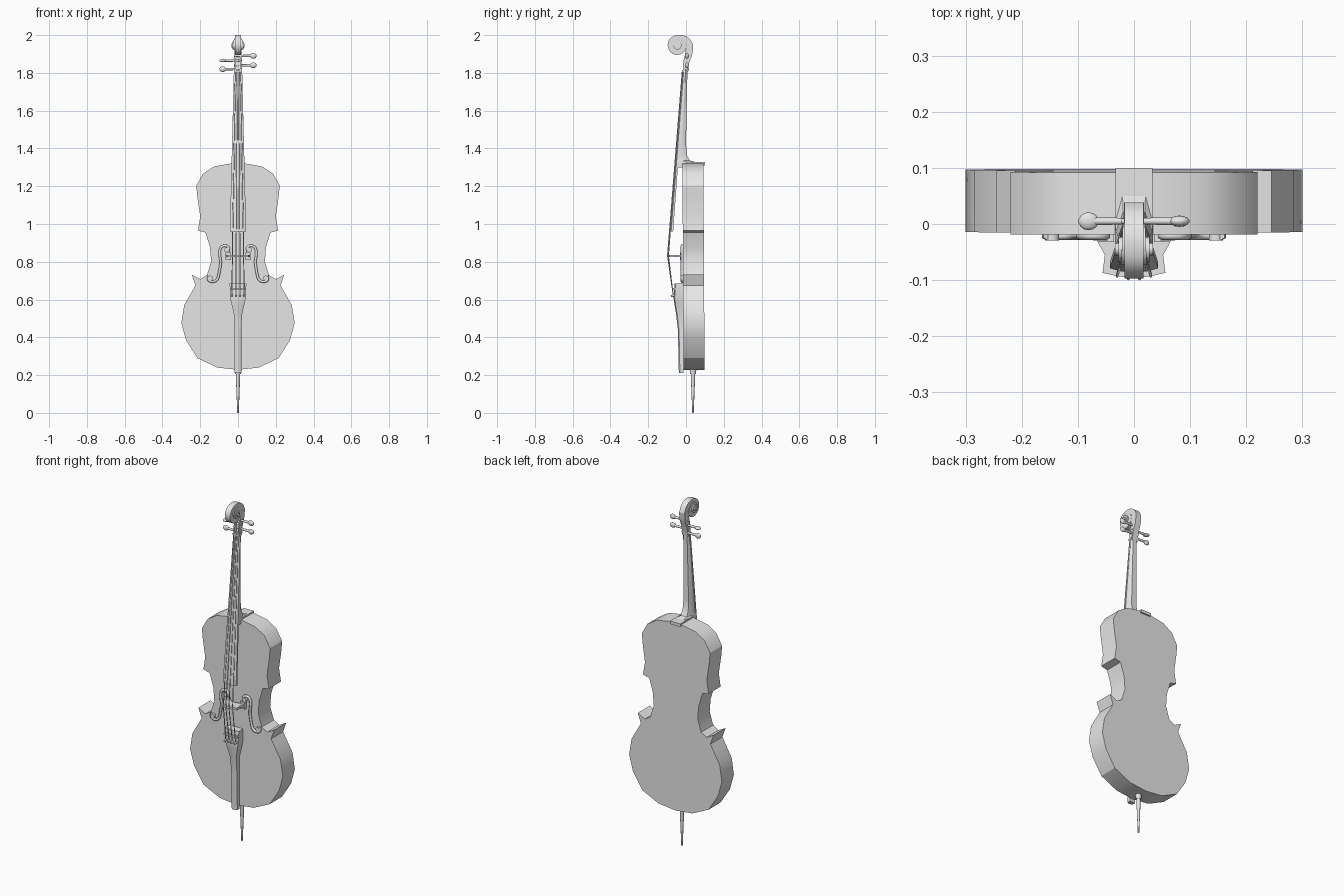
import bpy, bmesh, math
from mathutils import Vector, Matrix

if "Cube" in bpy.data.objects:
    bpy.data.objects.remove(bpy.data.objects["Cube"])

grey = bpy.data.materials.new("plain_grey")
grey.use_nodes = True
grey.diffuse_color = (0.8, 0.8, 0.8, 1)
grey.node_tree.nodes["Principled BSDF"].inputs["Base Color"].default_value = (0.8, 0.8, 0.8, 1)


def add(name, bm, smooth=30):
    bmesh.ops.recalc_face_normals(bm, faces=bm.faces)
    mesh = bpy.data.meshes.new(name)
    bm.to_mesh(mesh)
    bm.free()
    mesh.materials.append(grey)
    ob = bpy.data.objects.new(name, mesh)
    bpy.context.collection.objects.link(ob)
    bpy.ops.object.select_all(action='DESELECT')
    ob.select_set(True)
    bpy.context.view_layer.objects.active = ob
    bpy.ops.object.shade_smooth_by_angle(angle=math.radians(smooth))
    return ob


def loft(name, rings):
    """Skin a row of matching rings and cap both ends."""
    bm = bmesh.new()
    rows = [[bm.verts.new(p) for p in ring] for ring in rings]
    n = len(rows[0])
    for a, b in zip(rows, rows[1:]):
        for i in range(n):
            j = (i + 1) % n
            bm.faces.new((a[i], a[j], b[j], b[i]))
    bm.faces.new(rows[0])
    bm.faces.new(rows[-1])
    return add(name, bm)


def mirrored(half):
    """Close a half outline across x = 0."""
    return half + [(-x, v) for x, v in reversed(half) if x > 0]


def rod(name, start, end, r1, r2, sides=12):
    start, end = Vector(start), Vector(end)
    d = end - start
    bm = bmesh.new()
    turn = d.to_track_quat('Z', 'Y').to_matrix().to_4x4()
    bmesh.ops.create_cone(bm, cap_ends=True, segments=sides, radius1=r1, radius2=r2,
                          depth=d.length, matrix=Matrix.Translation((start + end) / 2) @ turn)
    return add(name, bm, 40)


def box(name, x, y, z):
    return loft(name, [[(x[0], y[0], h), (x[1], y[0], h), (x[1], y[1], h), (x[0], y[1], h)] for h in z])


def tube(name, points, radius, kind='POLY'):
    cu = bpy.data.curves.new(name, 'CURVE')
    cu.dimensions = '3D'
    cu.bevel_depth, cu.bevel_resolution, cu.use_fill_caps = radius, 1, True
    sp = cu.splines.new(kind)
    sp.points.add(len(points) - 1)
    for p, co in zip(sp.points, points):
        p.co = (*co, 1)
    if kind == 'NURBS':
        sp.use_endpoint_u, sp.order_u, sp.resolution_u = True, 3, 4
    cu.materials.append(grey)
    ob = bpy.data.objects.new(name, cu)
    bpy.context.collection.objects.link(ob)


# Body: flat plates joined by straight ribs, leaning very slightly
outline = mirrored([(0, .228), (.11, .24), (.215, .29), (.275, .384), (.3, .475), (.285, .57),
                    (.242, .645), (.225, .675), (.245, .732), (.2, .708), (.165, .728), (.142, .8),
                    (.148, .876), (.172, .955), (.212, .965), (.2, 1.04), (.217, 1.156), (.22, 1.205),
                    (.185, 1.267), (.125, 1.305), (.04, 1.32), (0, 1.32)])
loft("body", [[(x, y - .006 * (z - .3), z) for x, z in outline] for y in (-.013, .098)])

# Neck with heel and button
neck = [(1.30, .034, -.05, .05), (1.328, .034, -.048, .05), (1.335, .032, -.047, .022),
        (1.36, .03, -.045, .006), (1.42, .028, -.042, .0), (1.7, .022, -.02, .005), (1.82, .02, -.012, .008)]
loft("neck", [[(-w, f, z), (w, f, z), (w, (f + b) / 2, z), (w * .6, b, z), (-w * .6, b, z),
               (-w, (f + b) / 2, z)] for z, w, f, b in neck])
box("neck_button", (-.033, .033), (-.02, .1), (1.31, 1.328))

# Arched fingerboard and nut
loft("fingerboard", [[(-w, b, z), (-w, f + .007, z), (-w / 2, f + .001, z), (w / 2, f + .001, z),
                      (w, f + .007, z), (w, b, z)]
                     for z, w, f, b in [(.96, .043, -.086, -.068), (1.81, .022, -.019, -.006)]])
box("nut", (-.021, .021), (-.022, -.005), (1.805, 1.815))

# Pegbox: two cheeks and a back
pegbox = [(1.8, -.016, .008), (1.85, -.015, .015), (1.88, -.01, .027), (1.905, -.003, .035), (1.945, .0, .038)]
for name, x0, x1, front in [("pegbox_left_cheek", .011, .018, 0), ("pegbox_right_cheek", -.018, -.011, 0),
                            ("pegbox_back", -.012, .012, .6)]:
    loft(name, [[(x0, f + (b - f) * front, z), (x1, f + (b - f) * front, z), (x1, b, z), (x0, b, z)]
                for z, f, b in pegbox])

# Scroll: a spiral band around stepped hubs
cy, cz = -.045, 1.945
keys = [(0, .083), (30, .073), (60, .062), (90, .055), (180, .052), (270, .05), (360, .046), (450, .036), (540, .028)]


def spiral_radius(a):
    for (a0, r0), (a1, r1) in zip(keys, keys[1:]):
        if a <= a1:
            return r0 + (r1 - r0) * (a - a0) / (a1 - a0)


rings = []
for a in range(0, 541, 15):
    c, s = math.cos(math.radians(a)), math.sin(math.radians(a))
    r, w = spiral_radius(a), .017 + .007 * max(0, a - 270) / 270
    inner = max(r - .038, .014)
    rings.append([(x, cy + q * c, cz + q * s) for x, q in ((-w, inner), (w, inner), (w, r), (-w, r))])
loft("scroll", rings)
for i, (r, w) in enumerate([(.022, .028), (.011, .034)]):
    rod(f"scroll_hub_{i + 1}", (-w, cy, cz), (w, cy, cz), r, r, 20)

# Tuning pegs
for i, (side, z, flat) in enumerate([(1, 1.89, False), (-1, 1.865, True), (1, 1.84, False), (-1, 1.82, False)]):
    rod(f"peg_shaft_{i + 1}", (-side * .022, .005, z), (side * .07, .005, z), .005, .007)
    bm = bmesh.new()
    size = (.018, .016, .008) if flat else (.018, .01, .015)
    bmesh.ops.create_uvsphere(bm, u_segments=14, v_segments=8, radius=1,
                              matrix=Matrix.Translation((side * .081, .005, z)) @ Matrix.Diagonal((*size, 1)))
    add(f"peg_head_{i + 1}", bm, 60)

# Bridge: thin arched plate on two feet
profile = mirrored([(0, -.034), (.025, -.03), (.035, -.014), (.064, -.014), (.064, -.034),
                    (.052, -.055), (.056, -.087), (.03, -.093), (0, -.097)])
loft("bridge", [[(x, y, z) for x, y in profile] for z in (.824, .837)])
for side, word in ((1, "left"), (-1, "right")):
    box(f"bridge_{word}_foot", sorted((side * .036, side * .065)), (-.032, -.014), (.81, .85))

# Tailpiece with string holder and tuners
tail = [(.685, .044, -.06), (.61, .042, -.066), (.58, .035, -.062), (.52, .021, -.052), (.44, .018, -.043), (.21, .018, -.038)]
loft("tailpiece", [[(-w, -.013, z), (-w, f + .006, z), (-w / 2, f, z), (w / 2, f, z), (w, f + .006, z), (w, -.013, z)]
                   for z, w, f in tail])
box("string_holder", (-.043, .043), (-.071, -.055), (.65, .66))

# Strings
for i, x in enumerate((-.03, -.01, .01, .03)):
    drop = .005 if abs(x) > .02 else 0
    tube(f"string_{i + 1}", [(x * .45, -.0195 + drop * .4, 1.812), (x, -.098 + drop, .832),
                             (x * 1.05, -.068, .625)], .0026)
    rod(f"fine_tuner_{i + 1}", (x * 1.05, -.055, .622), (x * 1.05, -.08, .618), .006, .006, 10)

# Raised sound holes with round ends
for side, word in ((1, "left"), (-1, "right")):
    path = [(.055, .85), (.045, .868), (.058, .886), (.088, .884), (.1, .85), (.09, .8), (.098, .75),
            (.108, .702), (.138, .692), (.162, .705), (.155, .725)]
    tube(f"{word}_sound_hole", [(side * x, -.021, z) for x, z in path], .0075, 'NURBS')
    for part, x, z in (("upper", .06, .863), ("lower", .146, .714)):
        rod(f"{word}_sound_hole_{part}_end", (side * x, -.012, z), (side * x, -.029, z), .013, .013, 14)

# Endpin and its collar
rod("endpin_collar", (0, .037, .205), (0, .037, .24), .015, .019, 16)
rod("endpin", (0, .037, 0), (0, .037, .21), .004, .012, 12)
